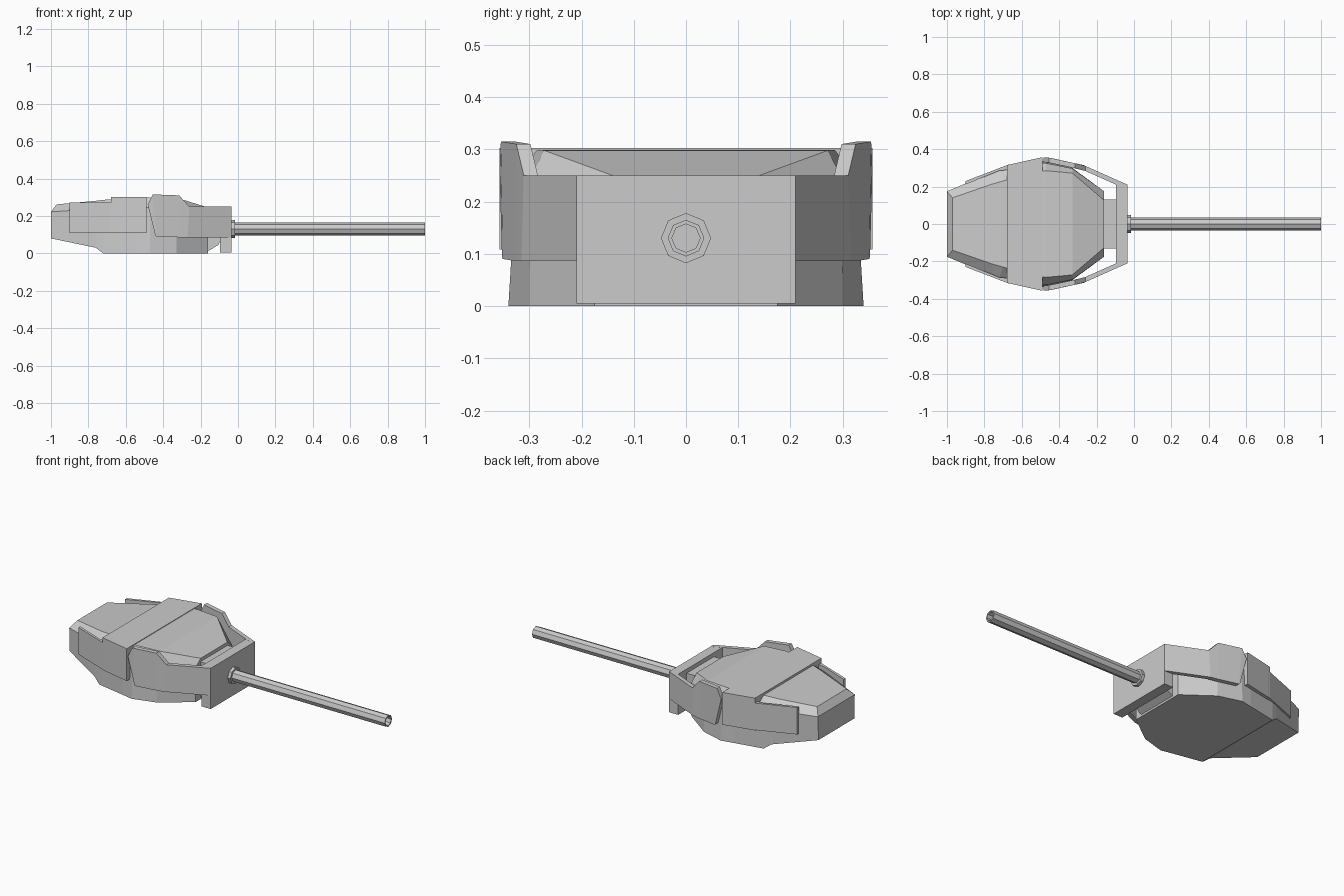
import bpy, bmesh
from math import cos, sin, pi

if "Cube" in bpy.data.objects:
    bpy.data.objects.remove(bpy.data.objects["Cube"])


def finish(name, verts, faces, mirror=False):
    me = bpy.data.meshes.new(name)
    me.from_pydata(verts, [], faces)
    bm = bmesh.new()
    bm.from_mesh(me)
    bmesh.ops.recalc_face_normals(bm, faces=bm.faces)
    bm.to_mesh(me)
    bm.free()
    ob = bpy.data.objects.new(name, me)
    bpy.context.collection.objects.link(ob)
    if mirror:
        m = ob.modifiers.new("mirror", 'MIRROR')
        m.use_axis = (False, True, False)
        m.use_mirror_merge = False
    return ob


def loft(name, sections, caps, mirror=False, closed=False):
    """Join equal-length closed sections; caps are index tuples for both ends."""
    n, k = len(sections[0]), len(sections)
    verts = [p for s in sections for p in s]
    faces = []
    for i in range(k if closed else k - 1):
        a, b = i * n, (i + 1) % k * n
        faces += [(a + j, a + (j + 1) % n, b + (j + 1) % n, b + j) for j in range(n)]
    for c in caps:
        faces += [tuple(c), tuple((k - 1) * n + j for j in c)]
    return finish(name, verts, faces, mirror)


def plan_prism(name, plan, z0, z1, mirror=False):
    n = len(plan)
    return loft(name, [[(x, y, z) for x, y in plan] for z in (z0, z1)], [range(n)], mirror)


# Turret body: x, bottom (y, z), rim (y, z), deck (x, y, z)
stations = [
    (-1.00, (.17, .08), (.175, .222), (-.97, .14, .262)),
    (-.76, (.275, .03), (.275, .238), (-.76, .213, .281)),
    (-.72, (.29, 0), (.29, .24), (-.70, .23, .288)),
    (-.54, (.325, 0), (.325, .245), (-.54, .28, .297)),
    (-.47, (.34, 0), (.325, .245), (-.47, .285, .299)),
    (-.33, (.30, 0), (.297, .245), (-.33, .272, .298)),
    (-.16, (.175, 0), (.175, .205), (-.16, .127, .245)),
]
body = []
for x, (yb, zb), (yr, zr), (xd, yd, zd) in stations:
    half = [(xd, yd, zd), (x, yr, zr), (x, yb, zb)]
    body.append(half + [(px, -py, pz) for px, py, pz in reversed(half)])
loft("turret_body", body, [(1, 2, 3, 4), (0, 1, 4, 5)])

# Raised full-width band across the roof
plan_prism("roof_band", [(-.68, -.315), (-.49, -.357), (-.49, .357), (-.68, .315)], .108, .302)

# Rear side skirts
plan_prism("rear_skirt", [(-.90, .23), (-.67, .318), (-.67, .29), (-.72, .285), (-.90, .212)],
           .11, .272, mirror=True)

# Angled cheek armour: outer y follows x
def cheek_y(x):
    pts = [(-.485, .357), (-.45, .354), (-.27, .315), (-.035, .21)]
    for (xa, ya), (xb, yb) in zip(pts, pts[1:]):
        if x <= xb:
            return ya + (yb - ya) * (x - xa) / (xb - xa)
    return pts[-1][1]

columns = [((-.035, .086), (-.035, .25)), ((-.27, .086), (-.26, .25)),
           ((-.32, .086), (-.315, .31)), ((-.435, .09), (-.455, .315)),
           ((-.442, .095), (-.483, .26))]
cheek = []
for (xb, zb), (xt, zt) in columns:
    yb, yt, t = cheek_y(xb), cheek_y(xt), .027
    cheek.append([(xb, yb, zb), (xt, yt, zt), (xt, yt - t, zt), (xb, yb - t, zb)])
loft("cheek_armour", cheek, [range(4)], mirror=True)

# Mantlet plate with ends cut to meet the cheeks
plan_prism("mantlet_plate", [(-.035, -.21), (-.035, .21), (-.095, .21), (-.095, -.21)], .005, .2495)

# Gun neck behind the plate
neck = [(-.22, .225), (-.09, .225), (-.09, .075), (-.105, .045), (-.16, .012), (-.22, .012)]
loft("gun_neck", [[(x, y, z) for x, z in neck] for y in (-.13, .13)], [range(6)])


# Eight-sided turned parts along the gun axis
def turned(name, profile, height=.13, sides=8):
    rings = [[(x, r * cos(2 * pi * i / sides), height + r * sin(2 * pi * i / sides))
              for i in range(sides)] for x, r in profile]
    return loft(name, rings, [range(sides)])


turned("gun_barrel", [(-.04, .035), (1, .035), (1, .027), (0, .027)])
turned("barrel_collar", [(-.045, .048), (-.017, .048)])
